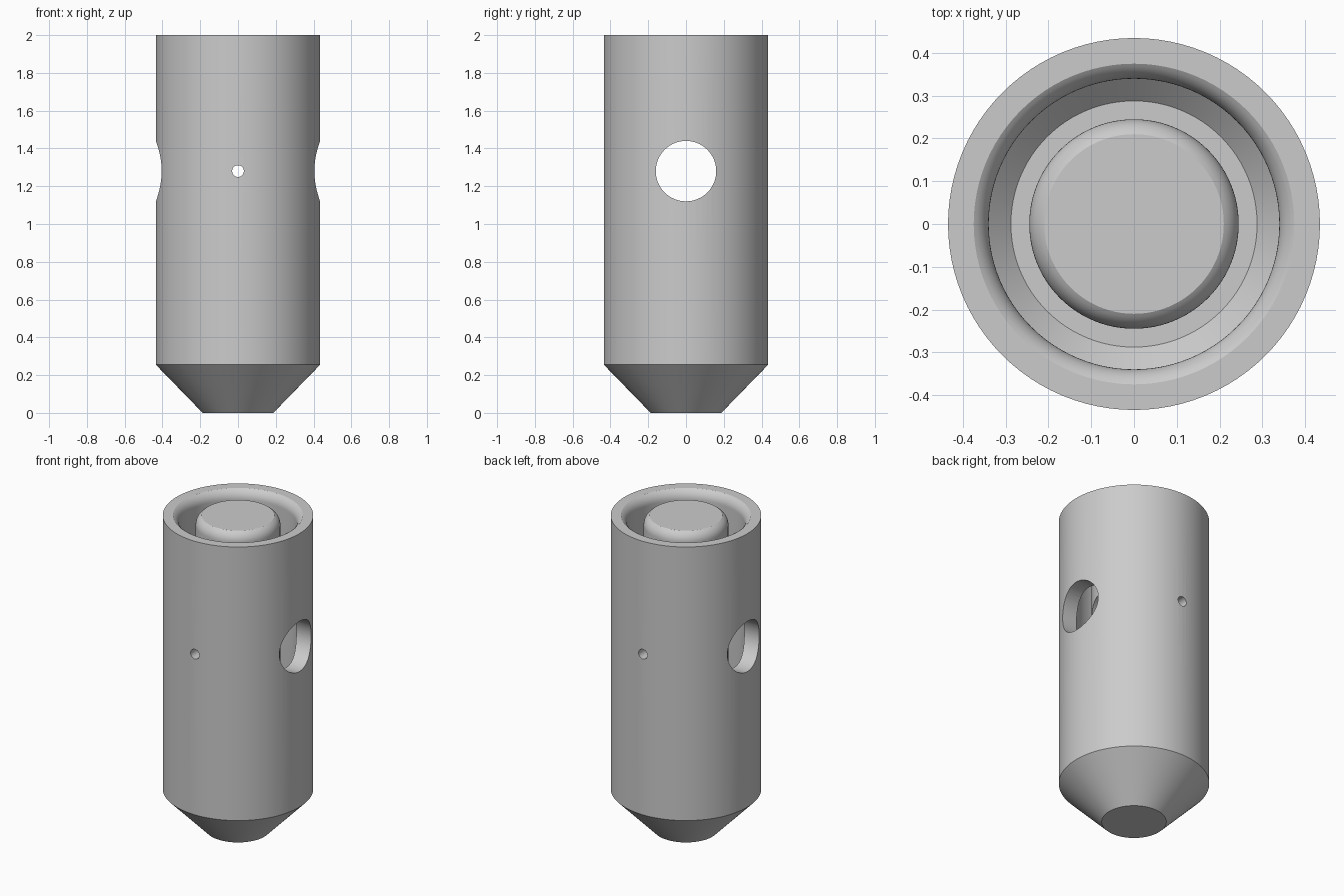
import bpy, bmesh
from math import radians, sin, cos, pi
from mathutils import Matrix

SEGMENTS = 96
HOLE_Z = 1.28

cube = bpy.data.objects.get("Cube")
if cube:
    bpy.data.objects.remove(cube, do_unlink=True)

steel = bpy.data.materials.new("satin_grey")
steel.use_nodes = True
grey = (0.6, 0.6, 0.6, 1)
steel.diffuse_color = grey
steel.node_tree.nodes["Principled BSDF"].inputs["Base Color"].default_value = grey


def lathe(name, profile):
    """Spin an (r, z) profile about the z axis; end points lie on the axis."""
    bm = bmesh.new()
    verts = [bm.verts.new((r, 0, z)) for r, z in profile]
    edges = [bm.edges.new(pair) for pair in zip(verts, verts[1:])]
    bmesh.ops.spin(bm, geom=verts + edges, cent=(0, 0, 0), axis=(0, 0, 1),
                   angle=2 * pi, steps=SEGMENTS, use_merge=True)
    bmesh.ops.remove_doubles(bm, verts=bm.verts, dist=1e-5)
    bmesh.ops.recalc_face_normals(bm, faces=bm.faces)
    # Merge the fans of the flat end discs
    flat = [v for v in bm.verts if v.co.xy.length < 1e-4]
    bmesh.ops.dissolve_verts(bm, verts=flat)
    mesh = bpy.data.meshes.new(name)
    bm.to_mesh(mesh)
    bm.free()
    mesh.materials.append(steel)
    obj = bpy.data.objects.new(name, mesh)
    bpy.context.collection.objects.link(obj)
    return obj


def drill(obj, radius, axis):
    """Cut a round hole straight through along the x or y axis."""
    bpy.ops.mesh.primitive_cylinder_add(vertices=64, radius=radius, depth=2)
    cutter = bpy.context.object
    cutter.name = "drill_" + axis
    cutter.hide_render = True
    turn = Matrix.Rotation(pi / 2, 4, "Y" if axis == "x" else "X")
    cutter.data.transform(Matrix.Translation((0, 0, HOLE_Z)) @ turn)
    cutter.data.materials.append(steel)
    cut = obj.modifiers.new("hole", "BOOLEAN")
    cut.operation, cut.solver, cut.object = "DIFFERENCE", "EXACT", cutter
    bpy.context.view_layer.objects.active = obj
    bpy.ops.object.modifier_apply(modifier=cut.name)
    bpy.data.objects.remove(cutter, do_unlink=True)


# Rounded lips of the mouth and the core: sharp at the top, tangent to the wall
LIP = 0.07
arc = [radians(60 - 7.5 * i) for i in range(9)]
drop = LIP * sin(arc[0])
mouth = [(0.34 + LIP * (1 - cos(a)), 2 - drop + LIP * sin(a)) for a in arc]
core_top = [(0.245 - LIP * (1 - cos(a)), 2 - drop + LIP * sin(a)) for a in reversed(arc)]

# Casing with tapered foot, annular well and solid core
outside = [(0, 0), (0.187, 0), (0.435, 0.255), (0.435, 2)]
well = [(0.34, 0.3), (0.288, 0.25), (0.245, 0.25)]
body = lathe("casing_with_core", outside + mouth + well + core_top + [(0, 2)])

# Large cross hole from side to side, small pin hole from front to back
drill(body, 0.16, "x")
drill(body, 0.031, "y")

bpy.ops.object.select_all(action="DESELECT")
body.select_set(True)
bpy.context.view_layer.objects.active = body
bpy.ops.object.shade_smooth_by_angle(angle=radians(25))
